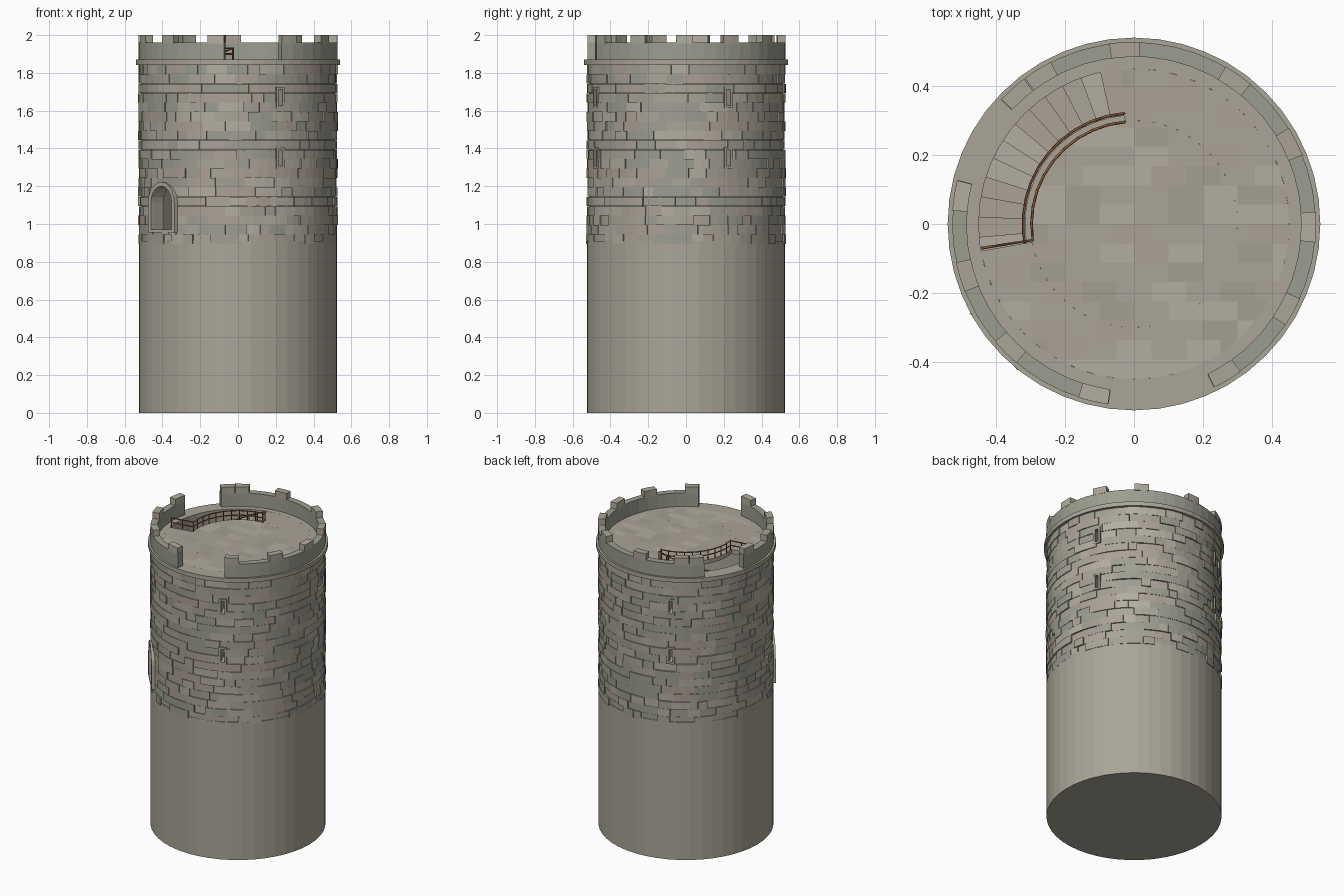
import bpy, bmesh, random
from math import sin, cos, pi, radians, ceil, floor, hypot
from mathutils import Vector

if "Cube" in bpy.data.objects:
    bpy.data.objects.remove(bpy.data.objects["Cube"])

random.seed(4)


def material(name, rgb):
    m = bpy.data.materials.new(name)
    m.diffuse_color = (*rgb, 1)
    m.use_nodes = True
    m.node_tree.nodes["Principled BSDF"].inputs["Base Color"].default_value = m.diffuse_color
    return m


STONE = [material("stone_%d" % i, c) for i, c in enumerate([
    (0.40, 0.375, 0.31), (0.45, 0.42, 0.35), (0.36, 0.345, 0.29),
    (0.33, 0.34, 0.28), (0.41, 0.36, 0.30)])]
WOOD = material("wood", (0.26, 0.11, 0.04))


def finish(name, bm, mats=STONE):
    bmesh.ops.recalc_face_normals(bm, faces=bm.faces)
    me = bpy.data.meshes.new(name)
    bm.to_mesh(me)
    bm.free()
    for m in mats:
        me.materials.append(m)
    ob = bpy.data.objects.new(name, me)
    bpy.context.collection.objects.link(ob)
    return ob


def polar(r, deg, z):
    return Vector((r * cos(radians(deg)), r * sin(radians(deg)), z))


def sector(bm, r0, r1, a0, a1, z0, z1, mat=0):
    """Curved block between two radii, angles and heights."""
    full = a1 - a0 >= 360
    n = max(1, ceil((a1 - a0) / 7.5 - 1e-6))
    cols = []
    for i in range(n if full else n + 1):
        a = a0 + (a1 - a0) * i / n
        cols.append([bm.verts.new(polar(r, a, z))
                     for r, z in ((r0, z0), (r1, z0), (r1, z1), (r0, z1))])
    faces = []
    for i in range(n):
        p, q = cols[i], cols[(i + 1) % len(cols)]
        for k in range(4):
            m = (k + 1) % 4
            faces.append(bm.faces.new((p[k], q[k], q[m], p[m])))
    if not full:
        faces += [bm.faces.new(cols[0]), bm.faces.new(cols[-1][::-1])]
    for f in faces:
        f.material_index = mat


def disc(bm, r, z0, z1):
    rings = [[bm.verts.new(polar(r, 7.5 * i, z)) for i in range(48)] for z in (z0, z1)]
    for i in range(48):
        j = (i + 1) % 48
        bm.faces.new((rings[0][i], rings[0][j], rings[1][j], rings[1][i]))
    bm.faces.new(rings[0][::-1])
    bm.faces.new(rings[1])


def on_wall(bm, deg, pts, r):
    t = polar(1, deg + 90, 0)
    return [bm.verts.new(polar(r, deg, z) + t * u) for u, z in pts]


def prism(bm, deg, pts, r0, r1):
    a, b = on_wall(bm, deg, pts, r0), on_wall(bm, deg, pts, r1)
    bm.faces.new(a)
    bm.faces.new(b[::-1])
    for i in range(len(a)):
        j = (i + 1) % len(a)
        bm.faces.new((a[i], a[j], b[j], b[i]))


def surround(bm, deg, inner, outer, r0, r1, mat=0):
    n = len(inner)
    for i in range(n):
        j = (i + 1) % n
        c = len(bm.faces)
        prism(bm, deg, [inner[i], inner[j], outer[j], outer[i]], r0, r1)
        bm.faces.ensure_lookup_table()
        for f in bm.faces[c:]:
            f.material_index = mat


def arch(w, z0, spring):
    return [(-w, z0), (w, z0)] + [(w * cos(pi * i / 10), spring + w * sin(pi * i / 10))
                                  for i in range(11)][0:]


def rect(w, z0, z1):
    return [(-w, z0), (w, z0), (w, z1), (-w, z1)]


def rods(name, paths, depth=0.004):
    cu = bpy.data.curves.new(name, 'CURVE')
    cu.dimensions = '3D'
    cu.bevel_depth, cu.bevel_resolution, cu.use_fill_caps = depth, 0, True
    for p in paths:
        s = cu.splines.new('POLY')
        s.points.add(len(p) - 1)
        for q, v in zip(s.points, p):
            q.co = (*v, 1)
    cu.materials.append(WOOD)
    bpy.context.collection.objects.link(bpy.data.objects.new(name, cu))


DOOR, SLITS = 220, [(a, z) for a in (-65, 25, 115) for z in (1.35, 1.67)]
FLOOR, ROOF = 0.96, 1.87

# plain lower drum and inside floor
bm = bmesh.new()
disc(bm, 0.525, 0, 0.91)
finish("tower_base", bm)
bm = bmesh.new()
disc(bm, 0.46, 0.90, FLOOR)
finish("inside_floor", bm)

# cutter for the doorway and window slits
bm = bmesh.new()
prism(bm, DOOR, arch(0.085, 0.97, 1.115), 0.36, 0.6)
for a, z in SLITS:
    prism(bm, a, rect(0.011, z - 0.042, z + 0.042), 0.4, 0.6)
cutter = finish("opening_cutter", bm)
cutter.hide_render = True
cutter.hide_set(True)

# hollow wall core
bm = bmesh.new()
sector(bm, 0.45, 0.513, 0, 360, 0.905, 1.85)
wall = finish("wall_core", bm)

# courses of irregular facing stones
bm = bmesh.new()
rows, z0 = 19, 0.895
h = (1.842 - z0) / rows
for row in range(rows):
    start = a = random.uniform(0, 15)
    while a < start + 360:
        b = a + random.uniform(5, 18)
        if b > start + 354:
            b = start + 360
        sector(bm, 0.505, 0.523 + random.uniform(-0.004, 0.007), a + 0.04, b - 0.04,
               z0 + row * h + 0.0004, z0 + (row + 1) * h - 0.0004, random.randrange(5))
        a = b
bricks = finish("facing_stones", bm)
for ob in (wall, bricks):
    m = ob.modifiers.new("openings", 'BOOLEAN')
    m.operation, m.object, m.solver = 'DIFFERENCE', cutter, 'EXACT'

# door and window surrounds
bm = bmesh.new()
surround(bm, DOOR, arch(0.085, 0.97, 1.115), arch(0.108, 0.955, 1.115), 0.445, 0.531, 1)
finish("door_surround", bm)
bm = bmesh.new()
for a, z in SLITS:
    surround(bm, a, rect(0.011, z - 0.042, z + 0.042), rect(0.024, z - 0.055, z + 0.055),
             0.447, 0.531, 2)
finish("window_surrounds", bm)

# cornice ring
bm = bmesh.new()
sector(bm, 0.45, 0.54, 0, 360, 1.842, ROOF)
finish("cornice", bm)

# paved roof with curved stair opening, cut into flagstones for colour
bm = bmesh.new()
disc(bm, 0.30, 1.842, ROOF)
sector(bm, 0.30, 0.45, 190, 455, 1.842, ROOF)
CX, CY = 0.05, 0.056
for axis, step in ((0, CX), (1, CY)):
    for i in range(-10, 11):
        co, no = Vector((0, 0, 0)), Vector((0, 0, 0))
        co[axis], no[axis] = i * step, 1
        bmesh.ops.bisect_plane(bm, geom=bm.verts[:] + bm.edges[:] + bm.faces[:],
                               plane_co=co, plane_no=no)
shade = {}
for f in bm.faces:
    c = f.calc_center_median()
    row = floor(c.y / CY)
    key = (row, (floor(c.x / CX) + row * 5 % 3) // 2)
    f.material_index = shade.setdefault(key, random.choice((0, 0, 1, 2, 4)))
finish("roof_paving", bm)

# parapet with two gaps, and merlons
bm = bmesh.new()
for a0, a1 in ((-64, 137), (166, 262)):
    sector(bm, 0.485, 0.527, a0, a1, ROOF - 0.005, 1.96, 3)
finish("parapet", bm)
bm = bmesh.new()
for a in (-59, -29, -1, 27, 55, 93, 122, 132, 171, 197, 225, 257):
    sector(bm, 0.484, 0.528, a - 4.8, a + 4.8, 1.955, 2.0, random.choice((0, 1, 4)))
finish("merlons", bm)

# winding stair, rising clockwise to the roof
N, A0, A1 = 54, 500, 95
da, dz = (A0 - A1) / N, (ROOF - FLOOR) / N
bm = bmesh.new()
for i in range(N):
    top = FLOOR + (i + 1) * dz
    a = A0 - i * da
    sector(bm, 0.315, 0.455, a - da, a, max(FLOOR - 0.005, top - 0.04), top - 0.001,
           random.choice((0, 1, 4)))
finish("stair_steps", bm)


def tread(a):
    return FLOOR + (A0 - a) / da * dz


# handrail along the stair
angles = [A1 + 9 * i for i in range(45)]
rods("stair_handrail",
     [[polar(0.322, a, tread(a) + 0.06) for a in angles]] +
     [[polar(0.322, a, tread(a) - 0.01), polar(0.322, a, tread(a) + 0.06)] for a in angles])

# guard rail around the roof opening
arc = [95 + 9.4 * i for i in range(11)]
paths = [[polar(0.297, a, z) for a in arc] + [polar(0.448, 189, z)] for z in (1.90, 1.93)]
paths += [[polar(r, a, ROOF - 0.005), polar(r, a, 1.935)]
          for r, a in [(0.297, a) for a in arc] + [(0.37, 189), (0.445, 189)]]
rods("roof_guard_rail", paths)
